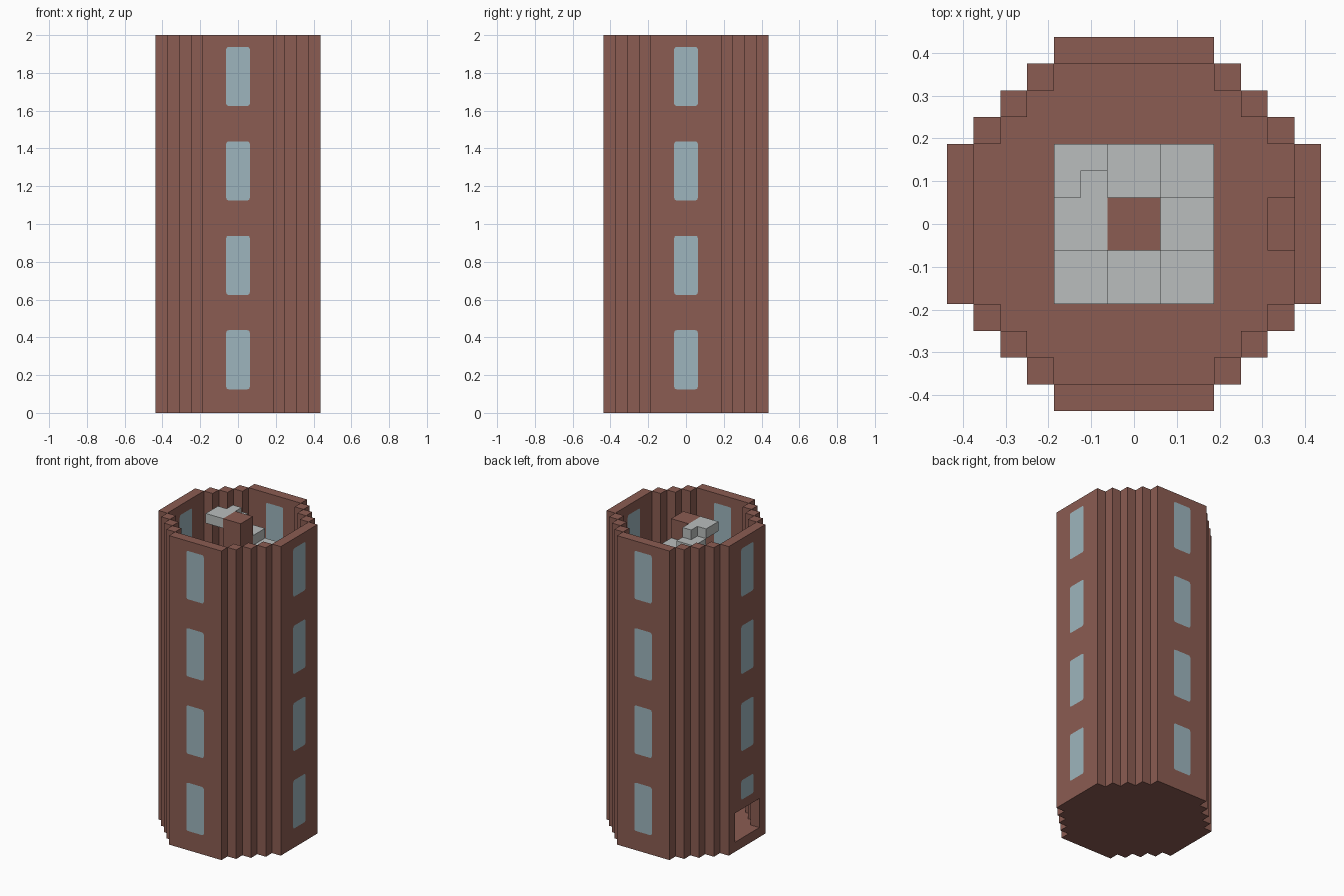
import bpy, bmesh, math
from mathutils import Matrix, Vector

if "Cube" in bpy.data.objects:
    bpy.data.objects.remove(bpy.data.objects["Cube"], do_unlink=True)

U = 0.0625          # one building block
TOP = 32            # tower height in blocks


def material(name, rgb):
    m = bpy.data.materials.new(name)
    m.use_nodes = True
    m.diffuse_color = (*rgb, 1)
    m.node_tree.nodes["Principled BSDF"].inputs["Base Color"].default_value = (*rgb, 1)
    return m


BROWN = material("brick_brown", (0.258, 0.107, 0.084))
GREY = material("step_grey", (0.491, 0.515, 0.509))
BLUE = material("window_blue", (0.337, 0.462, 0.509))


def finish(name, bm, mat):
    me = bpy.data.meshes.new(name)
    bm.to_mesh(me)
    bm.free()
    me.materials.append(mat)
    ob = bpy.data.objects.new(name, me)
    bpy.context.collection.objects.link(ob)
    return ob


def prism(name, outline, z0, z1, mat, turn=0):
    """Extrude a counter-clockwise outline, in blocks, after quarter turns about z."""
    bm = bmesh.new()
    face = bm.faces.new([bm.verts.new((x * U, y * U, z0 * U)) for x, y in outline])
    top = bmesh.ops.extrude_face_region(bm, geom=[face])["geom"]
    verts = [v for v in top if isinstance(v, bmesh.types.BMVert)]
    bmesh.ops.translate(bm, verts=verts, vec=(0, 0, (z1 - z0) * U))
    bmesh.ops.rotate(bm, verts=bm.verts, matrix=Matrix.Rotation(turn * math.pi / 2, 3, "Z"))
    bmesh.ops.recalc_face_normals(bm, faces=bm.faces)
    return finish(name, bm, mat)


def rect(x0, y0, x1, y1):
    return [(x0, y0), (x1, y0), (x1, y1), (x0, y1)]


def pane(name, z0, z1, turn):
    """Round-cornered glass faces on the outside and inside of one wall."""
    bm = bmesh.new()
    r, gap = 0.2, 0.025
    corners = [(1 - r, z0 + r, -90), (1 - r, z1 - r, 0), (r - 1, z1 - r, 90), (r - 1, z0 + r, 180)]
    ring = []
    for cx, cz, start in corners:
        for k in range(4):
            a = math.radians(start + k * 30)
            ring.append((cx + r * math.cos(a), cz + r * math.sin(a)))
    for depth, pts in ((7 + gap, ring), (6 - gap, ring[::-1])):
        bm.faces.new([bm.verts.new(Vector((x, -depth, z)) * U) for x, z in pts])
    bmesh.ops.rotate(bm, verts=bm.verts, matrix=Matrix.Rotation(turn * math.pi / 2, 3, "Z"))
    return finish(name, bm, BLUE)


# Walls, stepped corner columns and windows, one side per quarter turn
sides = ["front", "left", "back", "right"]
walls = {}
for turn, side in enumerate(sides):
    walls[side] = prism(side + "_wall", rect(-3, -7, 3, -6), 0, TOP, BROWN, turn)
    for k in range(3):
        prism(f"{side}_corner_column_{k + 1}", rect(3 + k, k - 6, 4 + k, k - 5), 0, TOP, BROWN, turn)
    for storey in range(4):
        base = 8 * storey
        low = base + (5 if side == "right" and storey == 0 else 2)
        pane(f"{side}_window_{storey + 1}", low, base + 7, turn)

# Doorway cut through the right wall
cutter = prism("door_cutter", rect(-8, -2, -5, 2), 1, 4, BROWN)
cutter.hide_render = True
cut = walls["right"].modifiers.new("doorway", "BOOLEAN")
cut.object = cutter
cut.operation = "DIFFERENCE"
cut.solver = "EXACT"
bpy.context.view_layer.objects.active = walls["right"]
bpy.ops.object.modifier_apply(modifier=cut.name)
bpy.data.objects.remove(cutter, do_unlink=True)

# Floor filling the inside of the walls
quarter = [(3, -6), (3, -5), (4, -5), (4, -4), (5, -4), (5, -3), (6, -3)]
outline = []
for _ in range(4):
    outline += quarter
    quarter = [(-y, x) for x, y in quarter]
prism("floor", outline, 0, 1, BROWN)
prism("floor_block", rect(5, -1, 6, 1), 1, 2, BROWN)

# Central pillar and the spiral stair winding up around it
prism("pillar", rect(-1, -1, 1, 1), 1, TOP, BROWN)
around = [(0, -1), (1, -1), (1, 0), (1, 1), (0, 1), (-1, 1), (-1, 0), (-1, -1)]
for level in range(1, TOP):
    cx, cy = around[(level - 1) % 8]
    shape = rect(2 * cx - 1, 2 * cy - 1, 2 * cx + 1, 2 * cy + 1)
    if level == TOP - 1:    # landing with a small corner extension
        shape = [(-3, -1), (-1, -1), (-1, 2), (-2, 2), (-2, 1), (-3, 1)]
    prism(f"step_{level}", shape, level, level + 1, GREY)
